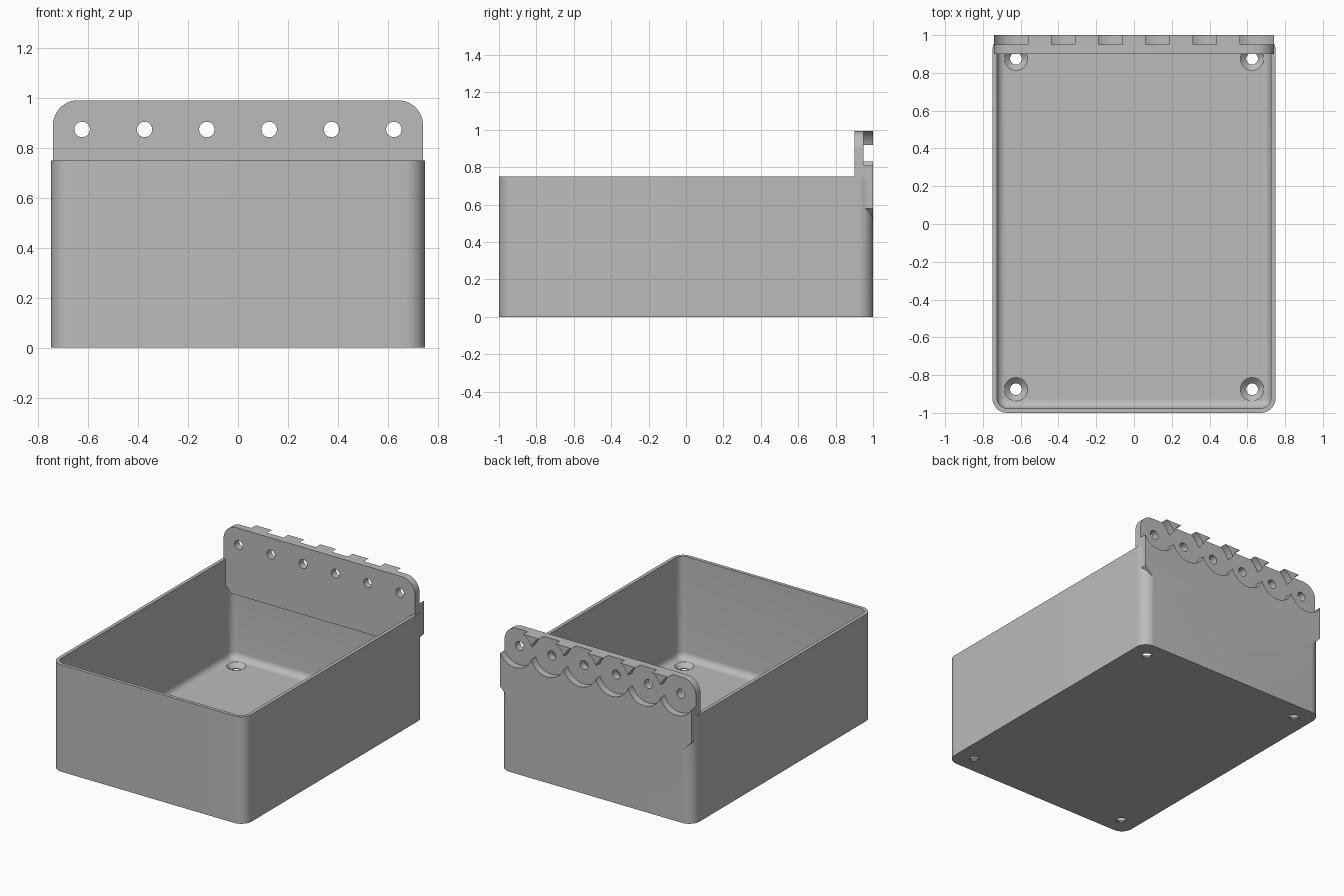
import bpy, bmesh, math
from mathutils import Matrix, Vector

if "Cube" in bpy.data.objects:
    bpy.data.objects.remove(bpy.data.objects["Cube"], do_unlink=True)

grey = bpy.data.materials.new("light grey plastic")
grey.use_nodes = True
GREY = (0.5, 0.5, 0.5, 1)
grey.diffuse_color = GREY
grey.node_tree.nodes["Principled BSDF"].inputs["Base Color"].default_value = GREY

HALF_X, HALF_Y, HEIGHT = 0.75, 1.0, 0.75
RADIUS, WALL, FLOOR, FILLET = 0.08, 0.024, 0.036, 0.045
PLATE_X, PLATE_FRONT, PLATE_TOP, PLATE_BOTTOM = 0.742, 0.9, 0.992, 0.52
SCREW_Z = 0.875
SCREW_X = [-0.625 + 0.25 * i for i in range(6)]


def make_object(name, bm):
    bmesh.ops.recalc_face_normals(bm, faces=bm.faces)
    mesh = bpy.data.meshes.new(name)
    bm.to_mesh(mesh)
    bm.free()
    mesh.materials.append(grey)
    obj = bpy.data.objects.new(name, mesh)
    bpy.context.collection.objects.link(obj)
    return obj


def arc(cx, cy, r, start, steps=12):
    """Points of a quarter circle, counter-clockwise from the start angle."""
    angles = [start + math.pi / 2 * i / steps for i in range(steps + 1)]
    return [(cx + r * math.cos(a), cy + r * math.sin(a)) for a in angles]


def rounded_outline(inset):
    cx, cy = HALF_X - RADIUS, HALF_Y - RADIUS
    r = RADIUS - inset
    points = []
    for k, (sx, sy) in enumerate([(1, 1), (-1, 1), (-1, -1), (1, -1)]):
        points += arc(sx * cx, sy * cy, r, k * math.pi / 2)
    return points


def cone(bm, r_low, r_high, low, high):
    """Cone frustum between two points."""
    low, high = Vector(low), Vector(high)
    axis = high - low
    turn = axis.to_track_quat('Z', 'Y').to_matrix().to_4x4()
    bmesh.ops.create_cone(bm, cap_ends=True, segments=48, radius1=r_low,
                          radius2=r_high, depth=axis.length,
                          matrix=Matrix.Translation((low + high) / 2) @ turn)


def combine(target, tool, operation):
    mod = target.modifiers.new("join", 'BOOLEAN')
    mod.operation = operation
    mod.solver = 'EXACT'
    mod.use_self = True
    mod.object = tool
    tool.hide_render = True
    bpy.context.view_layer.objects.active = target
    bpy.ops.object.modifier_apply(modifier=mod.name)
    bpy.data.objects.remove(tool, do_unlink=True)


# Open box: outer wall, rim, inner wall and a filleted floor edge
levels = [(0, 0), (0, HEIGHT), (WALL, HEIGHT)]
for i in range(7):
    a = math.pi / 2 * i / 6
    levels.append((WALL + FILLET * (1 - math.cos(a)),
                   FLOOR + FILLET * (1 - math.sin(a))))
bm = bmesh.new()
rings = [[bm.verts.new((x, y, z)) for x, y in rounded_outline(inset)]
         for inset, z in levels]
count = len(rings[0])
for a, b in zip(rings, rings[1:]):
    for i in range(count):
        j = (i + 1) % count
        bm.faces.new((a[i], a[j], b[j], b[i]))
bm.faces.new(rings[0])
bm.faces.new(rings[-1])
bin_body = make_object("storage_bin", bm)

# Hanging plate: rounded top corners, chamfered bottom corners
corner, chamfer = 0.1, 0.06
outline = arc(PLATE_X - corner, PLATE_TOP - corner, corner, 0)
outline += arc(corner - PLATE_X, PLATE_TOP - corner, corner, math.pi / 2)
outline += [(-PLATE_X, PLATE_BOTTOM + chamfer), (chamfer - PLATE_X, PLATE_BOTTOM),
            (PLATE_X - chamfer, PLATE_BOTTOM), (PLATE_X, PLATE_BOTTOM + chamfer)]
bm = bmesh.new()
face = bm.faces.new([bm.verts.new((x, PLATE_FRONT, z)) for x, z in outline])
new = bmesh.ops.extrude_face_region(bm, geom=[face])["geom"]
bmesh.ops.translate(bm, vec=(0, HALF_Y - PLATE_FRONT, 0),
                    verts=[v for v in new if isinstance(v, bmesh.types.BMVert)])
combine(bin_body, make_object("hanging_plate", bm), 'UNION')

# Overlapping round recesses in the back of the plate
bm = bmesh.new()
for x in SCREW_X:
    cone(bm, 0.133, 0.133, (x, 0.95, SCREW_Z), (x, 1.1, SCREW_Z))
combine(bin_body, make_object("recess_cutter", bm), 'DIFFERENCE')

# Screw holes through the plate
bm = bmesh.new()
for x in SCREW_X:
    cone(bm, 0.031, 0.031, (x, 0.8, SCREW_Z), (x, 1.1, SCREW_Z))
combine(bin_body, make_object("plate_hole_cutter", bm), 'DIFFERENCE')

# Countersunk holes in the floor corners
bm = bmesh.new()
for x in (-0.625, 0.625):
    for y in (-0.875, 0.875):
        cone(bm, 0.031, 0.031, (x, y, -0.1), (x, y, 0.1))
combine(bin_body, make_object("floor_hole_cutter", bm), 'DIFFERENCE')
bm = bmesh.new()
for x in (-0.625, 0.625):
    for y in (-0.875, 0.875):
        cone(bm, 0.028, 0.064, (x, y, 0.004), (x, y, FLOOR + 0.002))
combine(bin_body, make_object("countersink_cutter", bm), 'DIFFERENCE')

bpy.ops.object.select_all(action='DESELECT')
bin_body.select_set(True)
bpy.context.view_layer.objects.active = bin_body
bpy.ops.object.shade_smooth_by_angle(angle=math.radians(30))
